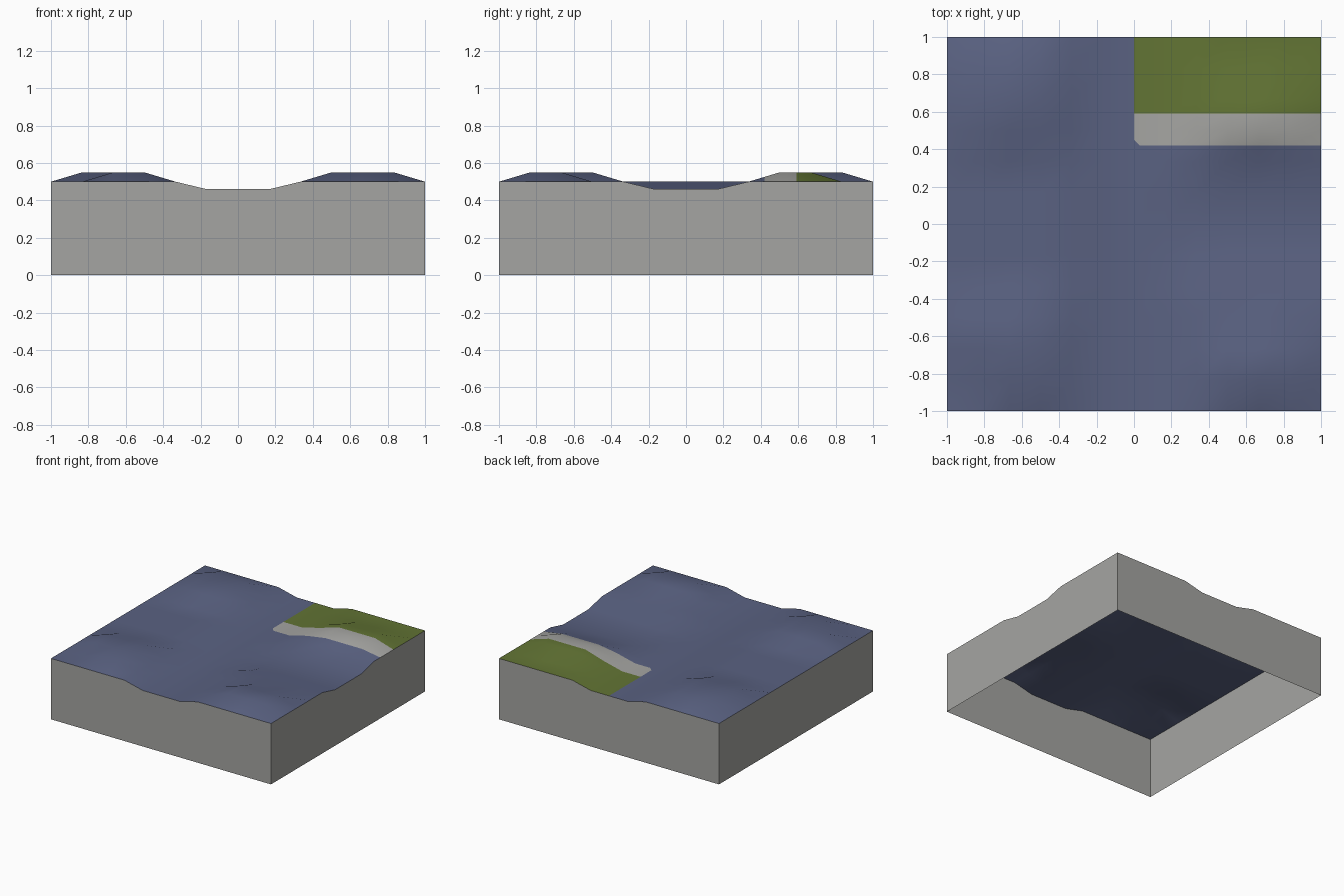
import bpy, bmesh
from mathutils import Vector

if "Cube" in bpy.data.objects:
    bpy.data.objects.remove(bpy.data.objects["Cube"])

N = 12                      # ground grid cells per side
STEP = 2 / N
SHORE, GRASS, BEVEL = 0.42, 0.59, 0.03


def srgb(r, g, b):
    lin = lambda c: ((c / 255 + 0.055) / 1.055) ** 2.4 if c > 10 else c / 3294
    return (lin(r), lin(g), lin(b), 1)


def material(name, rgb):
    m = bpy.data.materials.new(name)
    m.diffuse_color = srgb(*rgb)
    m.use_nodes = True
    m.node_tree.nodes["Principled BSDF"].inputs["Base Color"].default_value = m.diffuse_color
    return m


# Hill tops in grid steps from the centre: x0, x1, y0, y1
HILLS = [(-5, -3, -5, -3), (-5, -3, 3, 5), (3, 5, -5, -4), (3, 5, 3, 4)]


def height(i, j):
    if abs(i) <= 1 or (i > 0 and abs(j) <= 1):       # valley and its side branch
        return 0.46
    if (i, j) == (-5, -5):                           # cut corner of the front left hill
        return 0.5
    if any(a <= i <= b and c <= j <= d for a, b, c, d in HILLS):
        return 0.55
    return 0.5


bm = bmesh.new()

# Rolling ground
bmesh.ops.create_grid(bm, x_segments=N, y_segments=N, size=1)
for v in bm.verts:
    v.co.z = height(round(v.co.x / STEP), round(v.co.y / STEP))


def cut(point, normal, test):
    faces = [f for f in bm.faces if test(f.calc_center_median())]
    geom = faces + list({e for f in faces for e in f.edges}) + list({v for f in faces for v in f.verts})
    bmesh.ops.bisect_plane(bm, geom=geom, dist=1e-5, plane_co=point, plane_no=normal)


# Cut the grass and shore borders, with a clipped shore corner
right = lambda c: c.x > 0
cut((0, SHORE, 0), (0, 1, 0), right)
cut((0, GRASS, 0), (0, 1, 0), right)
cut((BEVEL, SHORE, 0), (1, 1, 0), lambda c: 0 < c.x < STEP and SHORE < c.y < 0.5)

for f in bm.faces:
    f.smooth = True
    c = f.calc_center_median()
    if c.x > 0 and c.y > GRASS:
        f.material_index = 1
    elif c.x > 0 and c.y > SHORE and c.x + c.y - SHORE > BEVEL:
        f.material_index = 2

# Side walls, open underneath
rim = [e for e in bm.edges if e.is_boundary]
for e in rim:
    e.smooth = False
new = bmesh.ops.extrude_edge_only(bm, edges=rim)["geom"]
for g in new:
    if isinstance(g, bmesh.types.BMVert):
        g.co.z = 0
    elif isinstance(g, bmesh.types.BMFace):
        g.smooth = False
        g.material_index = 2
bmesh.ops.recalc_face_normals(bm, faces=bm.faces)
if sum(f.normal.z for f in bm.faces) < 0:
    bmesh.ops.reverse_faces(bm, faces=bm.faces)

mesh = bpy.data.meshes.new("terrain_tile")
bm.to_mesh(mesh)
bm.free()
for m in (material("slate_blue", (90, 98, 130)),
          material("grass_green", (98, 116, 52)),
          material("stone_grey", (165, 165, 162))):
    mesh.materials.append(m)
bpy.context.collection.objects.link(bpy.data.objects.new("terrain_tile", mesh))
